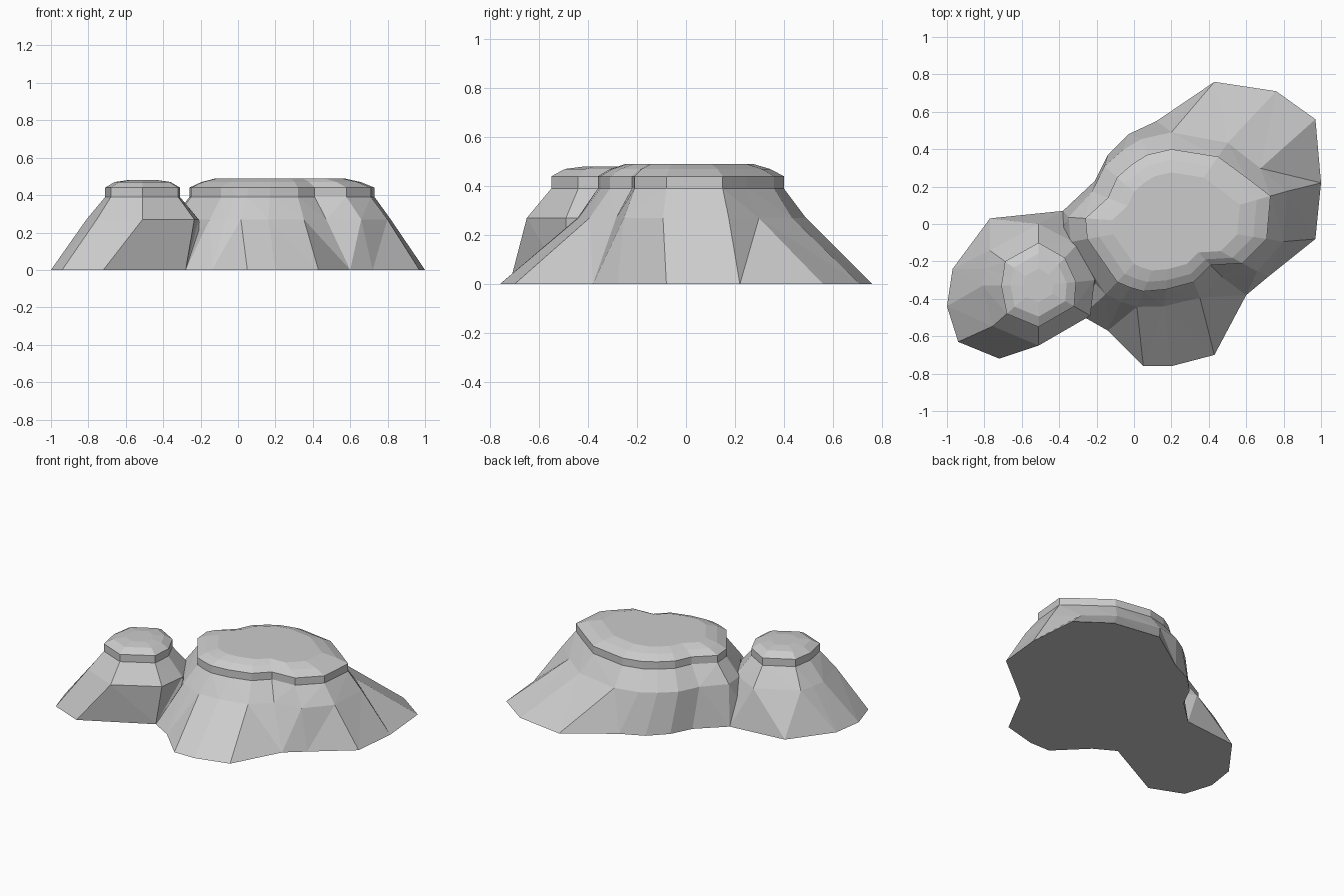
import bpy, bmesh
from mathutils import Vector

if "Cube" in bpy.data.objects:
    bpy.data.objects.remove(bpy.data.objects["Cube"])


def mesa(name, centre, pairs, spread, crown):
    """Loft a mesa; each pair gives (rim x, rim y, base x, base y)."""
    c = Vector(centre)
    rim = [Vector(p[:2]) for p in pairs]
    base = [Vector(p[2:]) for p in pairs]
    mid = [r + (r - c).normalized() * spread for r in rim]
    rings = [(base, 0.0), (mid, 0.27), (rim, 0.39), (rim, 0.44)]
    rings += [([c + (r - c) * s for r in rim], z) for s, z in crown]
    bm = bmesh.new()
    loops = [[bm.verts.new((p.x, p.y, z)) for p in pts] for pts, z in rings]
    n = len(pairs)
    for lo, hi in zip(loops, loops[1:]):
        for i in range(n):
            j = (i + 1) % n
            bm.faces.new((lo[i], lo[j], hi[j], hi[i]))
    bm.faces.new(loops[0][::-1])
    bm.faces.new(loops[-1])
    # Triangulate so every facet is truly flat
    bmesh.ops.triangulate(bm, faces=bm.faces[:])
    bmesh.ops.recalc_face_normals(bm, faces=bm.faces[:])
    me = bpy.data.meshes.new(name)
    bm.to_mesh(me)
    bm.free()
    ob = bpy.data.objects.new(name, me)
    bpy.context.collection.objects.link(ob)
    return ob


# Large plateau
large = mesa("rock_plateaus", (0.20, 0.0), [
    (.73, .15, 1.0, .22), (.60, .25, .97, .56), (.45, .36, .76, .71),
    (.20, .40, .43, .76), (.07, .37, .12, .55), (-.01, .32, -.03, .48),
    (-.09, .25, -.14, .37), (-.14, .14, -.21, .23), (-.26, .03, -.38, .07),
    (-.25, -.08, -.42, -.10), (-.09, -.31, -.28, -.49),
    (-.02, -.34, -.14, -.57), (.05, -.36, .05, -.76), (.17, -.35, .20, -.76),
    (.32, -.31, .43, -.70), (.41, -.22, .60, -.38), (.58, -.21, .72, -.28),
    (.71, -.08, .97, -.08)], 0.09, [(.86, .47), (.69, .49)])

# Small plateau
small = mesa("small_plateau", (-0.51, -0.33), [
    (-.71, -.33, -1.0, -.44), (-.68, -.48, -.94, -.63),
    (-.51, -.55, -.72, -.72), (-.32, -.44, -.28, -.49),
    (-.31, -.31, -.15, -.30), (-.37, -.18, -.15, -.05),
    (-.51, -.10, -.38, .07), (-.69, -.20, -.77, .03),
    (-.70, -.27, -.97, -.24)], 0.10, [(.75, .47), (.40, .48)])

# Merge both into one rock and drop the helper
mod = large.modifiers.new("merge", 'BOOLEAN')
mod.operation = 'UNION'
mod.solver = 'EXACT'
mod.object = small
bpy.context.view_layer.objects.active = large
bpy.ops.object.modifier_apply(modifier=mod.name)
bpy.data.objects.remove(small)
